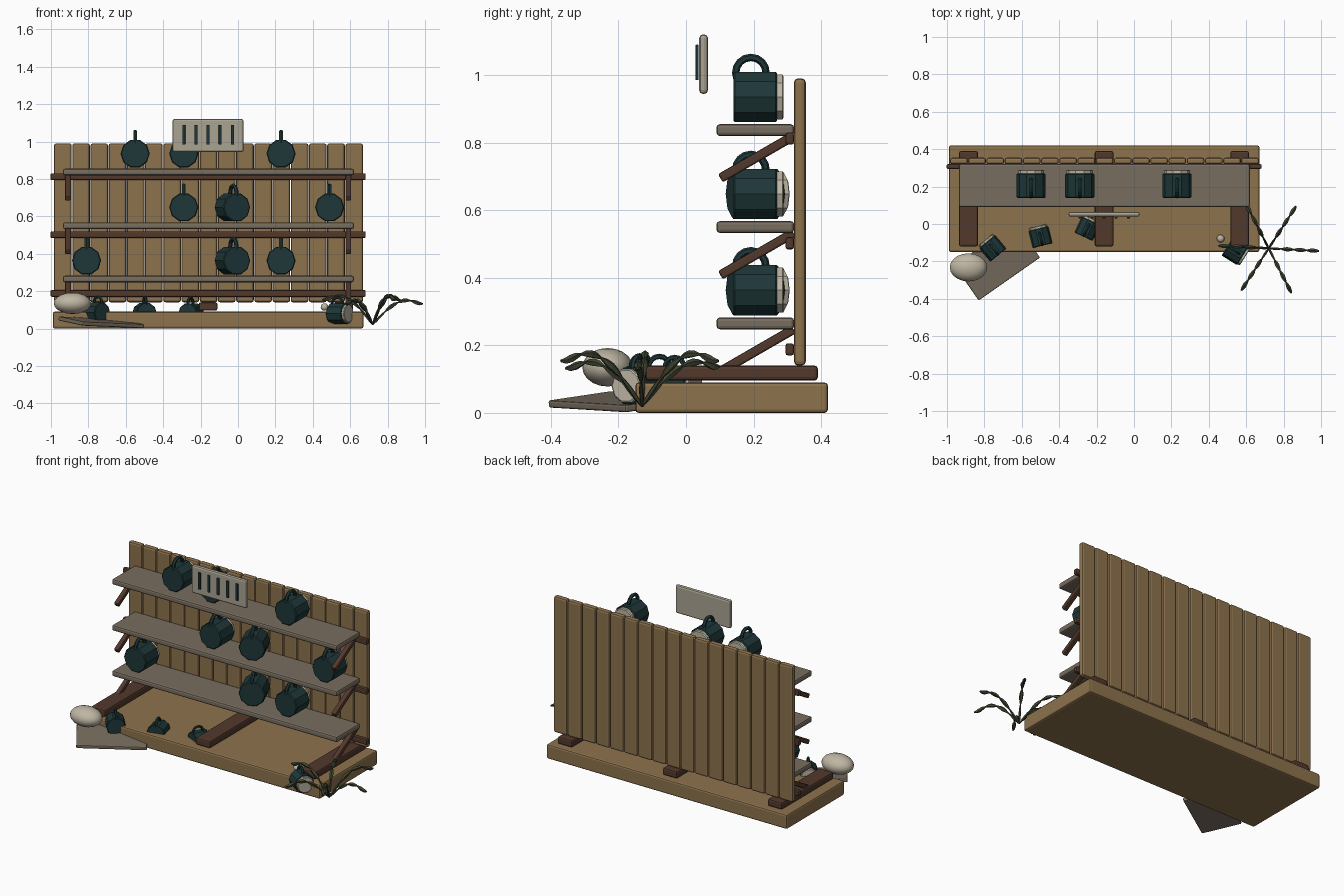
import bpy, bmesh, math
from mathutils import Vector, Matrix

cube = bpy.data.objects.get("Cube")
if cube:
    bpy.data.objects.remove(cube, do_unlink=True)


def material(name, r, g, b):
    m = bpy.data.materials.new(name)
    m.use_nodes = True
    m.diffuse_color = (r, g, b, 1)
    m.node_tree.nodes["Principled BSDF"].inputs["Base Color"].default_value = (r, g, b, 1)
    return m


tan = material("tan wood", 0.27, 0.17, 0.075)
brown = material("dark brown wood", 0.085, 0.04, 0.025)
grey = material("weathered grey wood", 0.19, 0.155, 0.115)
teal = material("dark teal glaze", 0.013, 0.038, 0.04)
cream = material("cream", 0.52, 0.47, 0.37)
plate = material("pale board", 0.40, 0.37, 0.29)
green = material("dull green", 0.05, 0.06, 0.032)


def finish(name, bm, mats):
    mesh = bpy.data.meshes.new(name)
    bm.to_mesh(mesh)
    bm.free()
    for m in mats:
        mesh.materials.append(m)
    ob = bpy.data.objects.new(name, mesh)
    bpy.context.collection.objects.link(ob)
    return ob


def box(name, center, size, mat, bevel=0.008, rot=(0, 0, 0)):
    bm = bmesh.new()
    bmesh.ops.create_cube(bm, size=1, matrix=Matrix.Diagonal((*size, 1)))
    bmesh.ops.bevel(bm, geom=bm.edges[:], offset=bevel, segments=2, profile=0.5, affect='EDGES')
    ob = finish(name, bm, [mat])
    ob.location = center
    ob.rotation_euler = rot
    return ob


def tube(bm, points, radii, sides, up):
    """Sweep a ring of the given radii along points, capping both ends."""
    rings = []
    for i, p in enumerate(points):
        t = (points[min(i + 1, len(points) - 1)] - points[max(i - 1, 0)]).normalized()
        u = t.cross(up).normalized()
        v = t.cross(u)
        rings.append([bm.verts.new(p + radii[i] * (math.cos(a) * u + math.sin(a) * v))
                      for a in (math.tau * k / sides for k in range(sides))])
    for a, b in zip(rings, rings[1:]):
        for k in range(sides):
            n = (k + 1) % sides
            bm.faces.new((a[k], a[n], b[n], b[k]))
    bm.faces.new(rings[0])
    bm.faces.new(rings[-1])
    bmesh.ops.recalc_face_normals(bm, faces=bm.faces[:])


# Jug lying on its side: base toward -y, pale mouth toward +y, handle on top
def jug(name, loc, rot=(0, 0, 0), scale=1.0):
    bm = bmesh.new()
    up = Vector((0, 0, 1))
    ys = [-0.065, -0.06, 0.06, 0.065]
    tube(bm, [Vector((0, y, 0)) for y in ys], [0.073, 0.078, 0.078, 0.073], 10, up)
    arc = [math.radians(-25 + 23 * k) for k in range(11)]
    tube(bm, [Vector((0, -0.013 + 0.045 * math.cos(a), 0.072 + 0.045 * math.sin(a))) for a in arc],
         [0.011] * len(arc), 6, Vector((1, 0, 0)))
    before = set(bm.faces)
    tube(bm, [Vector((0, y, 0)) for y in (0.06, 0.08, 0.084)], [0.07, 0.07, 0.064], 10, up)
    for f in bm.faces:
        if f not in before:
            f.material_index = 1
    ob = finish(name, bm, [teal, cream])
    ob.location = loc
    ob.rotation_euler = [math.radians(a) for a in rot]
    ob.scale = (scale,) * 3


# Platform and floor runners
box("platform", (-0.16, 0.135, 0.045), (1.66, 0.57, 0.09), tan, 0.01)
for i, x in enumerate((-0.885, -0.16, 0.565)):
    box(f"floor_runner_{i}", (x, 0.135, 0.118), (0.1, 0.51, 0.045), brown, 0.01)

# Back wall of upright planks
planks, pitch = 17, 1.655 / 17
for i in range(planks):
    box(f"wall_plank_{i}", (-0.985 + pitch * (i + 0.5), 0.337, 0.565),
        (pitch - 0.003, 0.035, 0.85), tan, 0.012)

# Rails, shelves and slanting brackets
for i, (rail_z, shelf_z) in enumerate(((0.188, 0.265), (0.502, 0.55), (0.812, 0.837))):
    box(f"wall_rail_{i}", (-0.16, 0.307, rail_z), (1.685, 0.025, 0.036), brown, 0.007)
    box(f"shelf_{i}", (-0.158, 0.205, shelf_z), (1.555, 0.23, 0.035), grey, 0.01)
    for side, x in (("right", -0.91), ("left", 0.59)):
        box(f"bracket_{side}_{i}", (x, 0.21, shelf_z - 0.08), (0.03, 0.25, 0.028), brown, 0.006,
            (math.radians(30), 0, 0))

# Jugs on the shelves
for i, (z, spots) in enumerate(((0.363, ((-0.81, 0), (-0.03, 22), (0.23, 0))),
                                (0.648, ((-0.29, 0), (-0.03, 22), (0.49, 0))),
                                (0.935, ((-0.55, 0), (-0.29, 0), (0.23, 0))))):
    for j, (x, turn) in enumerate(spots):
        jug(f"shelf_jug_{i}_{j}", (x, 0.205, z), (0, 0, turn))

# Small jugs half sunk on the platform
jug("fallen_jug_0", (-0.755, -0.13, 0.085), (0, 0, 40), 0.72)
jug("fallen_jug_1", (-0.5, -0.07, 0.083), (0, 0, 14), 0.72)
jug("fallen_jug_2", (-0.25, -0.025, 0.08), (0, 0, -25), 0.72)
jug("fallen_jug_3", (0.54, -0.145, 0.08), (0, 0, -122), 0.74)

# Hanging board with dark strokes
box("sign_board", (-0.16, 0.052, 1.032), (0.38, 0.026, 0.176), plate, 0.011)
for i in range(5):
    box(f"sign_bar_{i}", (-0.29 + 0.065 * i, 0.033, 1.037), (0.016, 0.009, 0.105), teal, 0.002)

# Loose board resting on the ground
box("loose_board", (-0.732, -0.2, 0.033), (0.4, 0.23, 0.022), grey, 0.006,
    (math.radians(7), math.radians(2), math.radians(35)))


# Pale rounded forms
def ellipsoid(name, loc, radii, segments):
    bm = bmesh.new()
    bmesh.ops.create_uvsphere(bm, u_segments=segments, v_segments=segments // 2, radius=1,
                              matrix=Matrix.Diagonal((*radii, 1)))
    for f in bm.faces:
        f.smooth = True
    finish(name, bm, [cream]).location = loc


ellipsoid("pale_boulder", (-0.885, -0.232, 0.135), (0.1, 0.075, 0.057), 20)
ellipsoid("small_pebble", (0.463, -0.078, 0.115), (0.021, 0.021, 0.02), 12)

# Spreading plant: arching stems thickened into leaflets
bm = bmesh.new()
for i in range(6):
    angle = math.radians(-3 + 60 * i)
    out = Vector((math.cos(angle), math.sin(angle), 0))
    peak = 0.15 + 0.025 * (i % 2)
    points, radii = [], []
    for k in range(17):
        t = k / 16
        height = 0.02 + (peak - 0.02) * math.sin(min(t * 2.3, 2.1))
        points.append(out * 0.27 * t + Vector((0, 0, height)))
        radii.append(0.004 + 0.008 * abs(math.sin(math.pi * 4 * t)) * (1 if t > 0.2 else 0.4))
    tube(bm, points, radii, 5, Vector((-out.y, out.x, 0)))
finish("plant", bm, [green]).location = (0.72, -0.13, 0)
